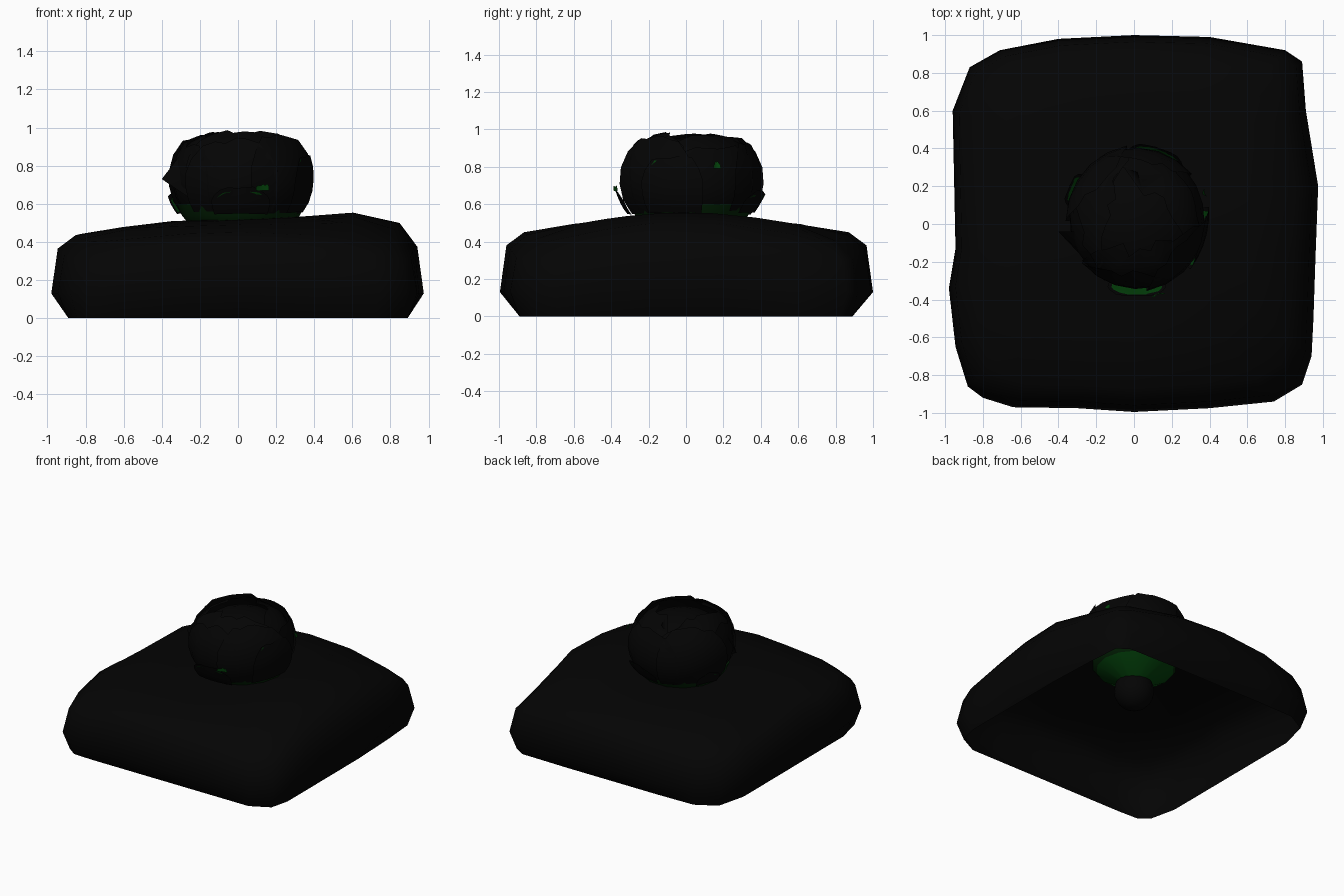
import bpy
import random
from math import cos, sin, radians, pi
from mathutils import Vector

random.seed(4)
cube = bpy.data.objects.get("Cube")
if cube:
    bpy.data.objects.remove(cube, do_unlink=True)


def material(name, rgb):
    mat = bpy.data.materials.new(name)
    mat.use_nodes = True
    mat.diffuse_color = (*rgb, 1)
    bsdf = mat.node_tree.nodes["Principled BSDF"]
    bsdf.inputs["Base Color"].default_value = (*rgb, 1)
    return mat


soil_black = material("soil black", (0.0012, 0.0012, 0.0012))
leaf_green = material("deep green", (0.0008, 0.05, 0.003))
dark_green = material("dark green", (0.0008, 0.016, 0.0015))


def build(name, verts, faces, mat):
    mesh = bpy.data.meshes.new(name)
    mesh.from_pydata(verts, [], faces)
    mesh.materials.append(mat)
    mesh.update()
    obj = bpy.data.objects.new(name, mesh)
    bpy.context.collection.objects.link(obj)
    for poly in mesh.polygons:
        poly.use_smooth = True
    return obj


def grid_faces(rows, cols, closed):
    """Quads between successive rows of points."""
    span = cols if closed else cols - 1
    return [(r * cols + c, r * cols + (c + 1) % cols,
             (r + 1) * cols + (c + 1) % cols, (r + 1) * cols + c)
            for r in range(rows - 1) for c in range(span)]


def clamp(value, limit):
    return max(-limit, min(limit, value))


# Soil bed: an uneven rounded square, lofted upward and open underneath
outline = [(-.96, .6), (-.945, -.13), (-.98, -.34), (-.945, -.65), (-.88, -.86),
           (-.8, -.92), (-.64, -.97), (-.3, -.975), (0, -.995), (.4, -.975),
           (.74, -.94), (.89, -.85), (.94, -.7), (.95, -.5), (.96, -.2),
           (.975, .2), (.91, .6), (.89, .86), (.8, .92), (.4, .99),
           (0, 1), (-.4, .98), (-.71, .92), (-.87, .83)]
levels = [(1, .13, 0, 0), (.965, .38, 0, .15), (.87, .45, .6, .15),
          (.62, .49, 1, .15), (.35, .515, .5, .1)]
verts = [(clamp(x * .96, .89), clamp(y * .96, .89), 0) for x, y in outline]
for scale, height, slope, drop in levels:
    for x, y in outline:
        x, y = x * scale, y * scale
        lift = .11 * max(x, -.1) * max(0, 1 - 2 * y * y)
        verts.append((x, y, height + slope * lift - drop * (x * y) ** 2))
count = len(outline)
faces = grid_faces(len(levels) + 1, count, True)
last = len(levels) * count
verts.append((0, 0, .52))
faces += [(last + i, last + (i + 1) % count, len(verts) - 1) for i in range(count)]
build("soil_bed", verts, faces, soil_black)

CENTRE = Vector((.015, .03, .725))

# Green cup of lower leaves, narrowing into the soil and darker above it
cup = [(.06, .37), (.27, .49), (.31, .54), (.335, .6)]
verts = [(CENTRE.x + r * cos(2 * pi * i / 14), CENTRE.y + r * sin(2 * pi * i / 14), z)
         for r, z in cup for i in range(14)]
cup_obj = build("lower_leaf_cup", verts, grid_faces(len(cup), 14, True), leaf_green)
cup_obj.data.materials.append(dark_green)
for poly in cup_obj.data.polygons:
    poly.material_index = int(poly.center.z > .5)


def ball(name, location, size):
    bpy.ops.mesh.primitive_uv_sphere_add(segments=16, ring_count=10, radius=1, location=location)
    obj = bpy.context.object
    obj.name = name
    obj.scale = size
    obj.data.materials.append(soil_black)
    bpy.ops.object.shade_smooth()


ball("root_ball", (0, 0, .34), (.14, .14, .14))
ball("head_core", CENTRE, (.33, .34, .235))


# Cupped leaves wrapped around the head, with ragged, lifted edges
def leaf(name, azimuth, width, low, high, scale, flare=.05, rough=6, mat=soil_black):
    cols, rows = 6, 6
    ragged = [random.uniform(-rough, rough) for _ in range(cols)]
    points = []
    for r in range(rows):
        v = r / (rows - 1)
        for c in range(cols):
            u = 2 * c / (cols - 1) - 1
            taper = 1 - .35 * max(0, 2 * v - 1) ** 2
            a = radians(azimuth + u * width * taper)
            e = radians(low + (high - low + ragged[c] - rough * u * u) * v)
            size = scale * (1 + flare * v ** 4 + .02 * u * u)
            out = max(cos(e), .01) ** .62
            point = Vector((.36 * out * cos(a), .37 * out * sin(a), .25 * sin(e)))
            points.append(CENTRE + point * size)
    build(name, points, grid_faces(rows, cols, False), mat)


for i in range(6):
    leaf(f"outer_leaf_{i + 1}", 60 * i + 20, 42, -41 + random.uniform(-4, 4),
         46 + 5 * (i % 3), .99 + .02 * (i % 3), .06)
for i in range(3):
    leaf(f"crown_leaf_{i + 1}", 120 * i + 45, 68, 15, 78, .97 + .02 * i, .04, 9)

# Low drooping leaves, each with a green inner lining
for i, (azimuth, width, high, scale) in enumerate(
        [(-90, 24, -8, 1.1), (-17, 26, 28, 1.05), (72, 24, -12, 1.05), (156, 14, -14, 1.09)]):
    leaf(f"low_leaf_{i + 1}", azimuth, width, -40, high, scale, .02, 2)
    leaf(f"low_leaf_lining_{i + 1}", azimuth, width - 3, -38, high - 4, scale - .015, .02, 1,
         leaf_green)

# Small green folds showing between the leaves
leaf("front_fold", -74, 5, -11, -4, 1.135, 0, 2, leaf_green)
leaf("side_fold", 20, 3, 14, 22, 1.08, 0, 2, leaf_green)

# Pointed flap on the right side of the head
flap = [(-.4, -.04, .73), (-.24, -.21, .62), (-.12, -.3, .72),
        (-.16, -.2, .9), (-.3, -.04, .86), (-.28, -.15, .78)]
build("side_flap", flap, [(i, (i + 1) % 5, 5) for i in range(5)], soil_black)
